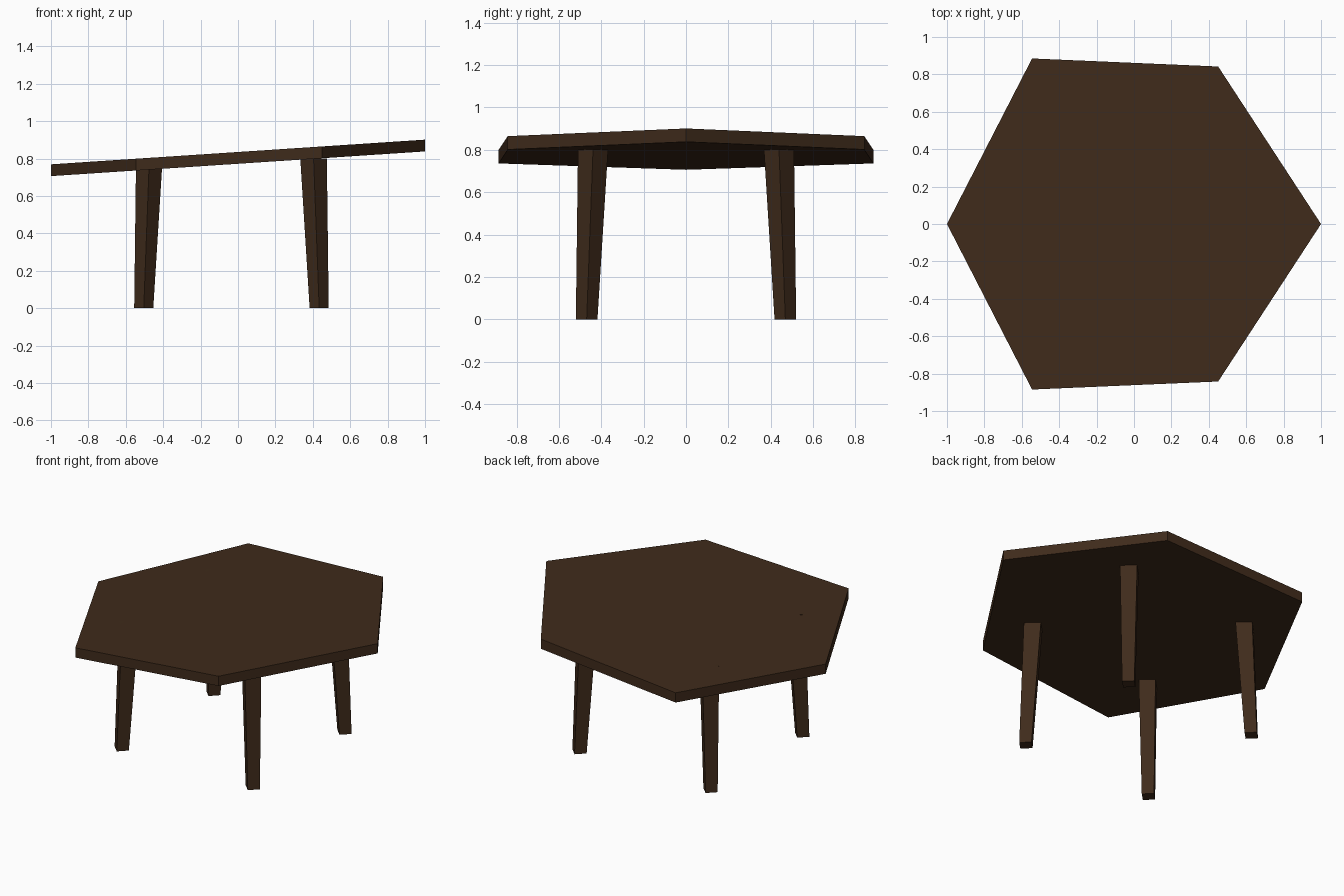
import bpy, bmesh

if "Cube" in bpy.data.objects:
    bpy.data.objects.remove(bpy.data.objects["Cube"])

wood = bpy.data.materials.new("dark_wood")
wood.diffuse_color = (0.05, 0.024, 0.011, 1)
wood.use_nodes = True
wood.node_tree.nodes["Principled BSDF"].inputs["Base Color"].default_value = wood.diffuse_color


def loft(name, bottom, top):
    """Closed solid between two matching counter-clockwise rings."""
    bm = bmesh.new()
    lo = [bm.verts.new(p) for p in bottom]
    hi = [bm.verts.new(p) for p in top]
    n = len(lo)
    bm.faces.new(lo[::-1])
    bm.faces.new(hi)
    for i in range(n):
        j = (i + 1) % n
        bm.faces.new((lo[i], lo[j], hi[j], hi[i]))
    mesh = bpy.data.meshes.new(name)
    bm.to_mesh(mesh)
    bm.free()
    mesh.materials.append(wood)
    obj = bpy.data.objects.new(name, mesh)
    bpy.context.collection.objects.link(obj)
    return obj


def diamond(x, y, z, r):
    return [(x + r, y, z), (x, y + r, z), (x - r, y, z), (x, y - r, z)]


# Sloping hexagonal top with vertical edges
outline = [(1, 0), (0.45, 0.842), (-0.545, 0.885),
           (-1, 0), (-0.545, -0.885), (0.45, -0.842)]


def sloped(height):
    return [(x, y, height + 0.066 * x) for x, y in outline]


loft("table_top", sloped(0.772), sloped(0.835))

# Four tapered, splayed square legs set diagonally
SHIFT = -0.035
for side, sx in (("left", -1), ("right", 1)):
    for end, sy in (("front", -1), ("back", 1)):
        loft(f"{end}_{side}_leg",
             diamond(SHIFT + sx * 0.469, sy * 0.469, 0, 0.051),
             diamond(SHIFT + sx * 0.439, sy * 0.439, 0.801, 0.071))
